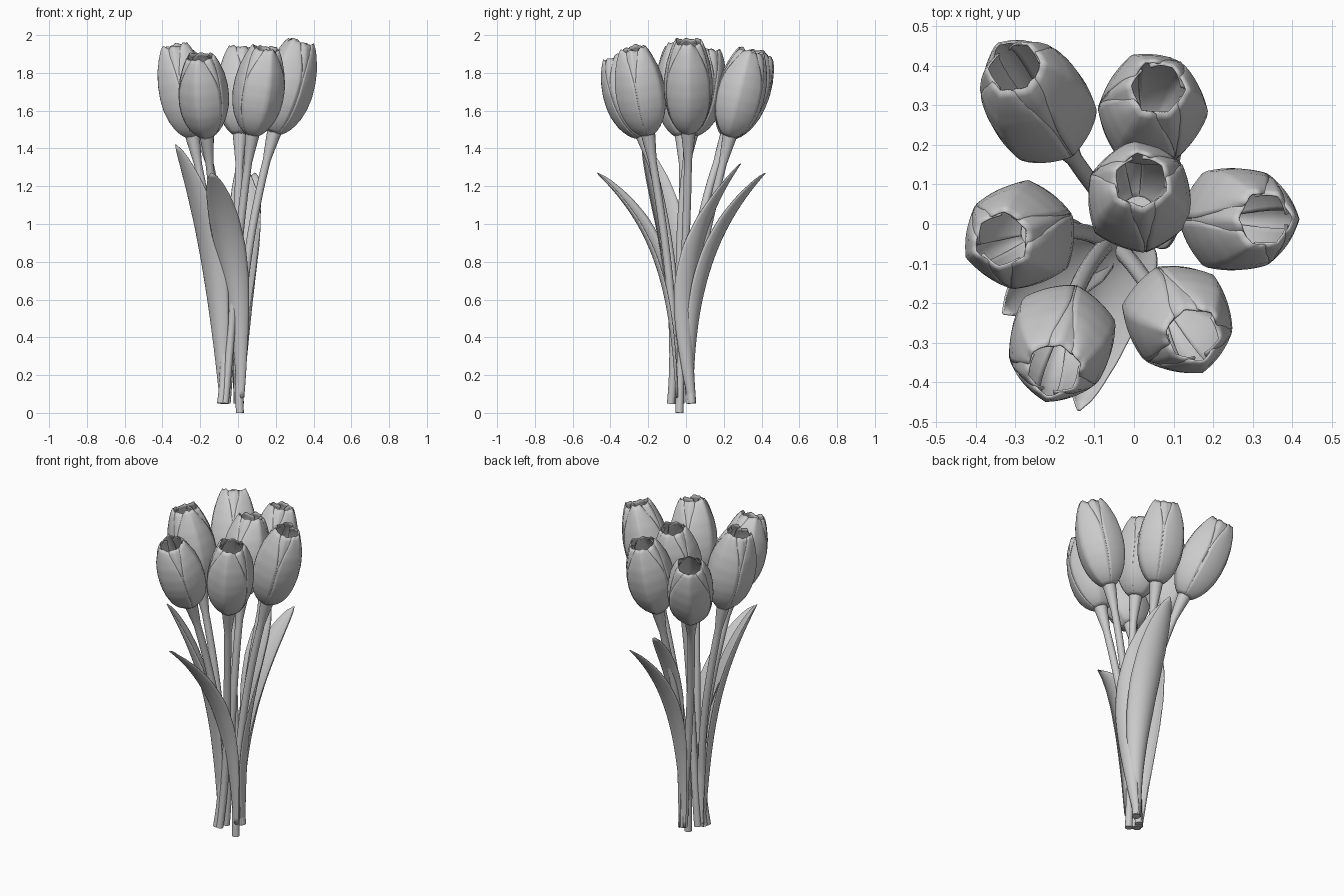
import bpy, bmesh, math
from mathutils import Matrix, Vector
from mathutils.geometry import interpolate_bezier

cube = bpy.data.objects.get("Cube")
if cube:
    bpy.data.objects.remove(cube)

grey = bpy.data.materials.new("plain_grey")
grey.use_nodes = True
grey.diffuse_color = (0.6, 0.6, 0.6, 1)
grey.node_tree.nodes["Principled BSDF"].inputs["Base Color"].default_value = (0.6, 0.6, 0.6, 1)


def finish(name, bm, thickness=0):
    """Turn a bmesh into a smooth shaded object."""
    bmesh.ops.recalc_face_normals(bm, faces=bm.faces)
    mesh = bpy.data.meshes.new(name)
    bm.to_mesh(mesh)
    bm.free()
    mesh.materials.append(grey)
    ob = bpy.data.objects.new(name, mesh)
    bpy.context.collection.objects.link(ob)
    if thickness:
        mod = ob.modifiers.new("thickness", "SOLIDIFY")
        mod.thickness = thickness
        mod.offset = 0
    bpy.ops.object.select_all(action="DESELECT")
    ob.select_set(True)
    bpy.context.view_layer.objects.active = ob
    bpy.ops.object.shade_smooth_by_angle(angle=math.radians(45))


def skin(bm, rows, closed=False):
    """Bridge rows of points with quads and return the vertex rows."""
    grid = [[bm.verts.new(p) for p in row] for row in rows]
    for a, b in zip(grid, grid[1:]):
        for i in range(len(a) if closed else len(a) - 1):
            j = (i + 1) % len(a)
            bm.faces.new((a[i], a[j], b[j], b[i]))
    return grid


def lookup(profile, t):
    """Interpolate a list of (position, value) pairs."""
    for (t0, v0), (t1, v1) in zip(profile, profile[1:]):
        if t <= t1:
            return v0 + (v1 - v0) * (t - t0) / (t1 - t0)
    return profile[-1][1]


PETAL = [(0, 0.03), (0.03, 0.052), (0.1, 0.085), (0.2, 0.112), (0.32, 0.131), (0.45, 0.139),
         (0.6, 0.137), (0.75, 0.124), (0.88, 0.103), (0.95, 0.088), (1, 0.072)]


def add_petals(bm, base, axis, length, turn):
    out = Vector((axis.x, axis.y, 0)).normalized()
    side = axis.cross(out).normalized()
    out = side.cross(axis)
    for k in range(6):
        inner = k % 2
        centre = k * math.pi / 3
        rows = []
        for i in range(25):
            t = i / 24
            # outer petals almost meet, inner ones show between their tips
            taper = 1 - 0.38 * max(0, (t - 0.55) / 0.45) ** 2
            half = 0.85 if inner else 1.03 * taper
            row = []
            for j in range(17):
                s = j / 8 - 1
                a = centre + s * half
                # rounded tip with a slightly wavy edge
                wave = 0.007 * math.sin(7 * s + 2 * k) * t ** 6
                h = t * (1 - 0.045 * abs(s) ** 3 * t ** 2 - 0.015 * inner) + wave
                # six soft corners around the bloom, one at the middle of each petal
                off = (a + math.pi / 6) % (math.pi / 3) - math.pi / 6
                hexagon = math.cos(math.pi / 6) / math.cos(math.pi / 6 - abs(off))
                r = lookup(PETAL, t) * (0.4 + 0.6 * hexagon) * (0.94 if inner else 1)
                r *= 1 - 0.04 * s * s
                a += turn
                row.append(base + axis * h * length + (out * math.cos(a) + side * math.sin(a)) * r)
            rows.append(row)
        skin(bm, rows)


def add_stem(bm, foot, base, axis):
    gather = Vector((-0.015, -0.025, 0.6))
    path = interpolate_bezier(foot, foot.lerp(gather, 0.8), base - axis * 0.5, base + axis * 0.03, 28)
    rows = []
    for i, p in enumerate(path):
        d = (path[min(i + 1, 27)] - path[max(i - 1, 0)]).normalized()
        x = d.cross(Vector((0, 1, 0))).normalized()
        y = d.cross(x)
        # slight swelling under the flower
        r = 0.021 + 0.02 * max(0, (i - 24) / 3)
        rows.append([p + (x * math.cos(a) + y * math.sin(a)) * r
                     for a in (n * math.tau / 16 for n in range(16))])
    grid = skin(bm, rows, True)
    bm.faces.new(grid[0])
    bm.faces.new(grid[-1])


# Foot of the stem, base of the bloom, middle of the bloom rim, turn of the bloom
TULIPS = {
    "centre": ((-0.06, -0.03, 0.05), (0.01, 0.025, 1.47), (0.017, 0.11, 1.935), 0.2),
    "back_right": ((0.0, 0.02, 0.05), (0.03, 0.23, 1.46), (0.06, 0.345, 1.92), 0.7),
    "back_left": ((0.01, 0.03, 0.05), (-0.185, 0.215, 1.46), (-0.305, 0.4, 1.9), 0),
    "left_side": ((-0.09, -0.08, 0.05), (-0.24, -0.02, 1.46), (-0.335, -0.04, 1.95), 0.2),
    "front_left": ((-0.085, -0.055, 0.05), (-0.165, -0.225, 1.46), (-0.203, -0.37, 1.89), 0),
    "front_right": ((-0.07, -0.08, 0.05), (0.075, -0.2, 1.47), (0.15, -0.28, 1.935), -0.4),
    "right_side": ((0.01, -0.035, 0), (0.19, 0.012, 1.48), (0.332, 0.012, 1.97), 0),
}
for name, (*points, turn) in TULIPS.items():
    foot, base, rim = map(Vector, points)
    axis = (rim - base).normalized()
    bm = bmesh.new()
    add_stem(bm, foot, base, axis)
    finish(name + "_stem", bm)
    bm = bmesh.new()
    add_petals(bm, base, axis, (rim - base).length, turn)
    finish(name + "_bloom", bm, 0.005)

# Leaves: foot, lower handle, upper handle, tip, half width, turn of the blade at the foot
LEAVES = {
    "tall_left_leaf": ((-0.085, -0.06, 0.05), (-0.13, -0.06, 0.6), (-0.155, -0.07, 0.95),
                       (-0.33, -0.225, 1.42), 0.1, 0.3),
    "front_leaf": ((0.01, -0.05, 0.08), (0.01, -0.08, 0.6), (-0.07, -0.13, 0.95),
                   (-0.14, -0.47, 1.27), 0.088, 0),
    "back_leaf": ((0.0, 0.035, 0.05), (0.03, 0.03, 0.6), (0.02, 0.13, 0.95),
                  (0.09, 0.42, 1.27), 0.085, -0.3),
    "twisted_right_leaf": ((0.02, 0.035, 0.05), (0.08, -0.04, 0.6), (0.075, 0.04, 0.95),
                           (0.015, 0.29, 1.32), 0.09, -1.5),
}
WIDTH = [(0, 0.2), (0.15, 0.4), (0.3, 0.65), (0.45, 0.88), (0.6, 1), (0.75, 0.95), (0.86, 0.75),
         (0.94, 0.48), (0.98, 0.25), (1, 0.03)]
for name, (*points, half, turn) in LEAVES.items():
    path = interpolate_bezier(*map(Vector, points), 40)
    lean = path[-1] - path[0]
    lean = Vector((lean.x, lean.y, 0)).normalized()
    rows = []
    for i, p in enumerate(path):
        t = i / 39
        out = Matrix.Rotation(turn * (1 - t), 3, "Z") @ lean
        side = Vector((-out.y, out.x, 0))
        d = (path[min(i + 1, 39)] - path[max(i - 1, 0)]).normalized()
        inward = d.cross(side).normalized()
        if inward.dot(out) > 0:
            inward.negate()
        # cupped section, rolled tighter near the foot
        w = lookup(WIDTH, t) * half
        roll = 1.3 - 0.6 * t
        rows.append([p + (side * math.sin(a) + inward * (1 - math.cos(a))) * w / math.sin(roll)
                     for a in (roll * (j / 6 - 1) for j in range(13))])
    bm = bmesh.new()
    skin(bm, rows)
    finish(name, bm, 0.005)
